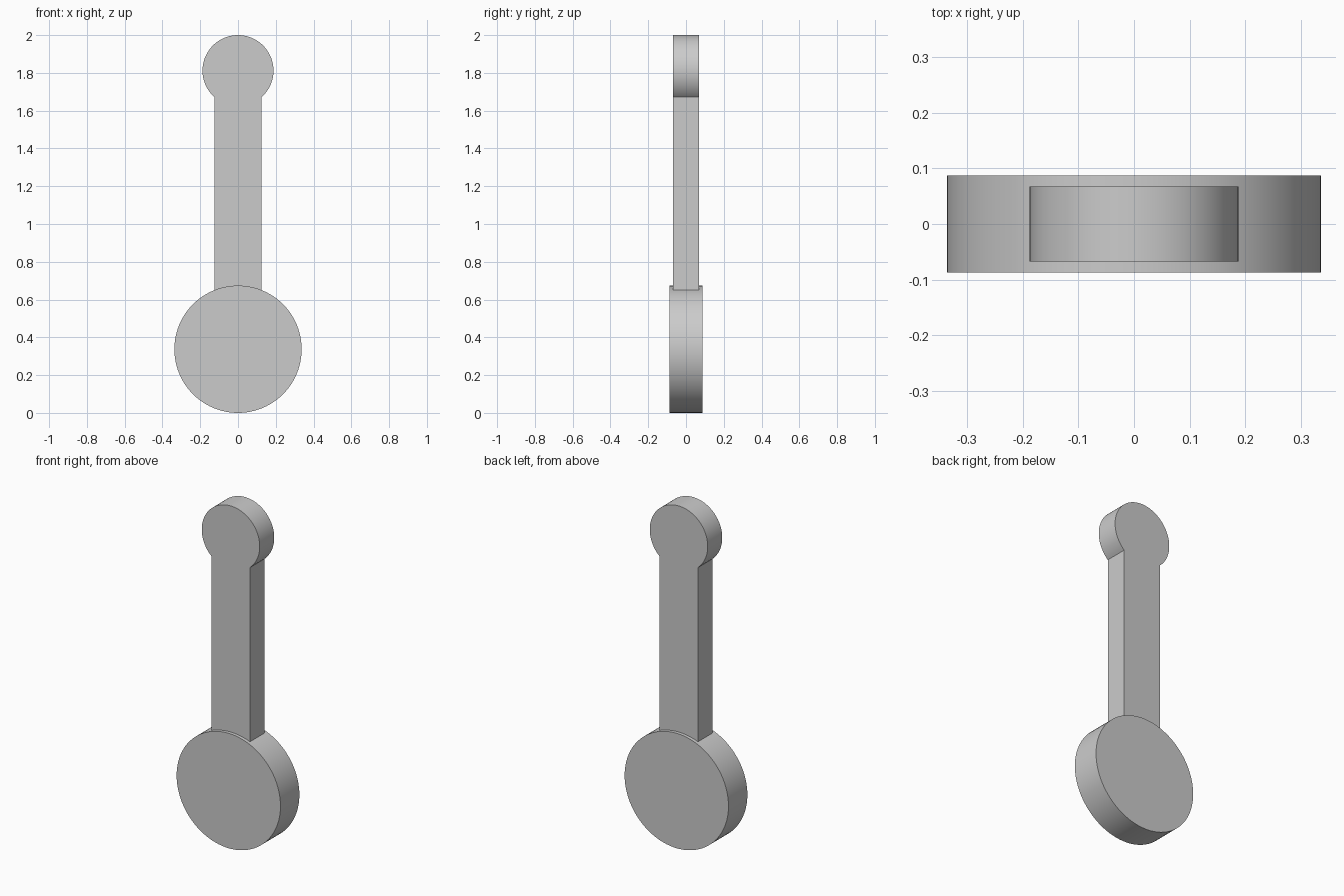
import bpy, bmesh
from math import radians, degrees, asin, sin, cos, pi

old = bpy.data.objects.get("Cube")
if old:
    bpy.data.objects.remove(old, do_unlink=True)

grey = bpy.data.materials.new("light grey")
grey.use_nodes = True
colour = (0.6, 0.6, 0.6, 1)
grey.diffuse_color = colour
grey.node_tree.nodes["Principled BSDF"].inputs["Base Color"].default_value = colour


def arc(radius, height, start, end, steps):
    """Points in the xz plane, counter-clockwise from start to end."""
    angles = [start + (end - start) * i / steps for i in range(steps + 1)]
    return [(radius * cos(a), height + radius * sin(a)) for a in angles]


def slab(name, outline, half_depth):
    """Extrude an xz outline along y, centred on y = 0."""
    bm = bmesh.new()
    face = bm.faces.new([bm.verts.new((x, -half_depth, z)) for x, z in outline])
    new = bmesh.ops.extrude_face_region(bm, geom=[face])["geom"]
    verts = [v for v in new if isinstance(v, bmesh.types.BMVert)]
    bmesh.ops.translate(bm, verts=verts, vec=(0, 2 * half_depth, 0))
    bmesh.ops.recalc_face_normals(bm, faces=bm.faces)
    mesh = bpy.data.meshes.new(name)
    bm.to_mesh(mesh)
    bm.free()
    mesh.materials.append(grey)
    obj = bpy.data.objects.new(name, mesh)
    bpy.context.collection.objects.link(obj)
    bpy.ops.object.select_all(action='DESELECT')
    obj.select_set(True)
    bpy.context.view_layer.objects.active = obj
    bpy.ops.object.shade_smooth_by_angle(angle=radians(30))
    return obj


# Large round base disc
base_radius = 0.337
slab("base_disc", arc(base_radius, base_radius, 0, 2 * pi, 96)[:-1], 0.0875)

# Straight arm with a flush round knob, its foot sunk into the disc
arm_half, knob_radius = 0.125, 0.188
gap = asin(arm_half / knob_radius)
knob = arc(knob_radius, 2 - knob_radius, gap - pi / 2, 1.5 * pi - gap, 72)
slab("arm_and_knob", knob + [(-arm_half, 0.6), (arm_half, 0.6)], 0.0675)
